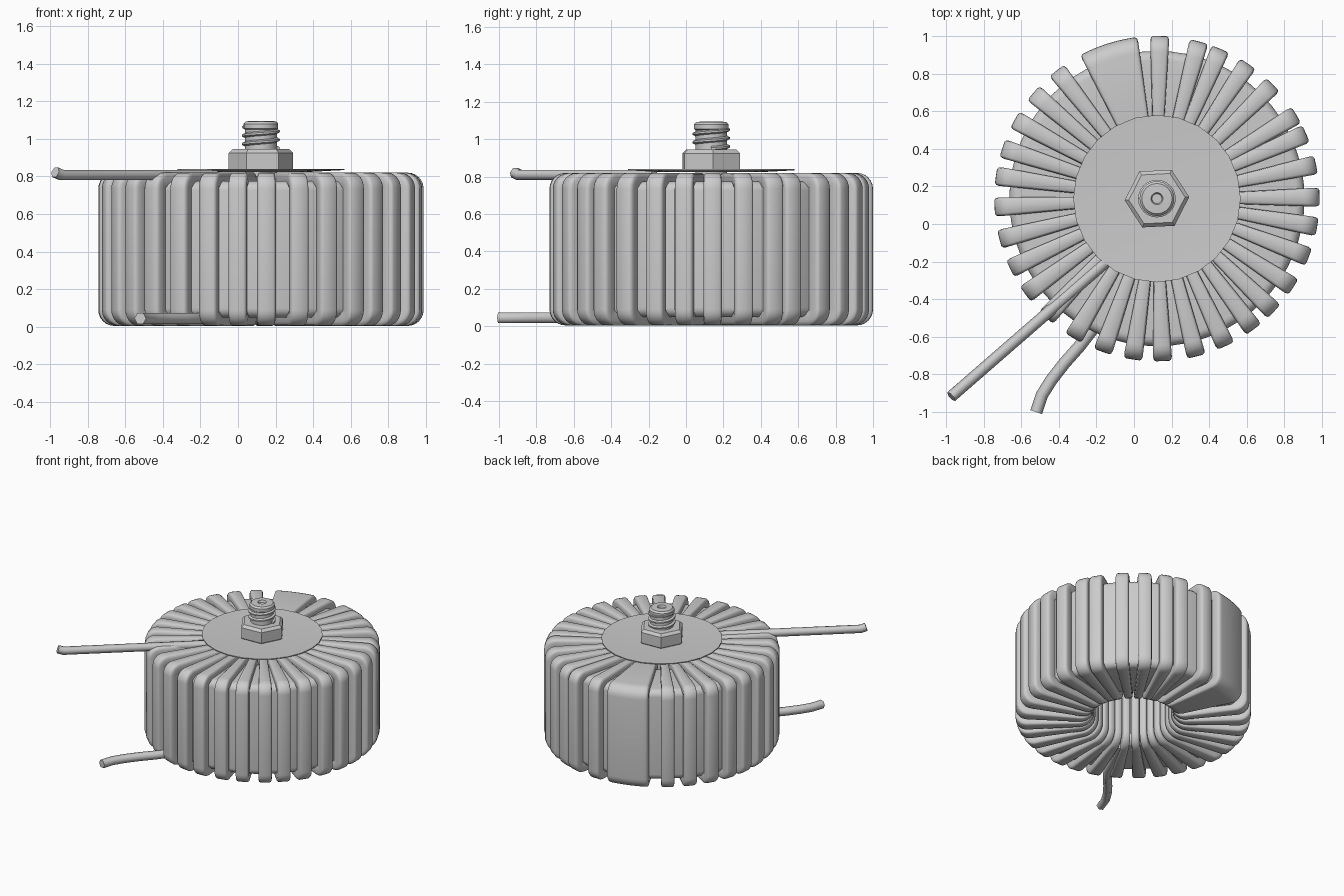
import bpy, bmesh
from math import sin, cos, pi, radians

if "Cube" in bpy.data.objects:
    bpy.data.objects.remove(bpy.data.objects["Cube"])

CX, CY = 0.122, 0.135


def make_mesh(name, verts, faces, smooth=40):
    me = bpy.data.meshes.new(name)
    me.from_pydata(verts, [], faces)
    bm = bmesh.new()
    bm.from_mesh(me)
    bmesh.ops.remove_doubles(bm, verts=bm.verts, dist=1e-5)
    bmesh.ops.recalc_face_normals(bm, faces=bm.faces)
    bm.to_mesh(me)
    bm.free()
    ob = bpy.data.objects.new(name, me)
    bpy.context.collection.objects.link(ob)
    bpy.ops.object.select_all(action='DESELECT')
    ob.select_set(True)
    bpy.context.view_layer.objects.active = ob
    if smooth:
        bpy.ops.object.shade_smooth_by_angle(angle=radians(smooth))
    return ob


def lathe(name, profile, n, closed=False, turn=0.0, smooth=40):
    verts = [(CX + r * cos(turn + 2 * pi * i / n), CY + r * sin(turn + 2 * pi * i / n), z)
             for i in range(n) for r, z in profile]
    m = len(profile)
    faces = [(i * m + j, (i + 1) % n * m + j, (i + 1) % n * m + (j + 1) % m, i * m + (j + 1) % m)
             for i in range(n) for j in range(m if closed else m - 1)]
    return make_mesh(name, verts, faces, smooth)


def rounded_loop(r0, r1, z0, z1, rad_in, rad_out, seg=6):
    """Rounded rectangle in the radius/height plane, with normals."""
    pts = []
    corners = [(r1 - rad_out, z0 + rad_out, -90, rad_out), (r1 - rad_out, z1 - rad_out, 0, rad_out),
               (r0 + rad_in, z1 - rad_in, 90, rad_in), (r0 + rad_in, z0 + rad_in, 180, rad_in)]
    for r, z, a, rad in corners:
        for k in range(seg + 1):
            t = radians(a + 90 * k / seg)
            pts.append((r + rad * cos(t), z + rad * sin(t), cos(t), sin(t)))
    return pts


# core ring hidden under the windings
lathe("core", [p[:2] for p in rounded_loop(0.36, 0.785, 0.05, 0.775, 0.06, 0.05)], 64, closed=True)

# copper winding turns: flattened wire that narrows towards the hole
LOOP = rounded_loop(0.29, 0.865, 0.005, 0.82, 0.11, 0.085)


def winding(name, angle, spread=0.0):
    n = 2 if not spread else 14
    section = [(-0.9, -0.075), (-1, -0.055), (-1, -0.022), (-0.9, -0.006)]
    body = [(-0.7 + 1.4 * k / n, 0.0) for k in range(n + 1)]
    section = section + body + [(-u, d) for u, d in reversed(section)]
    m, c = len(section), len(LOOP)
    verts = []
    for r, z, nr, nz in LOOP:
        half = 0.014 + 0.043 * r
        for u, d in section:
            rr, zz = r + nr * d, z + nz * d
            t = radians(angle) + u * half / r + spread * (u / 0.7 if abs(u) < 0.7 else (1 if u > 0 else -1))
            verts.append((CX + rr * cos(t), CY + rr * sin(t), zz))
    faces = [(i * m + j, (i + 1) % c * m + j, (i + 1) % c * m + (j + 1) % m, i * m + (j + 1) % m)
             for i in range(c) for j in range(m)]
    make_mesh(name, verts, faces, 50)


ANGLES = [89, 75, 67, 56, 44.5, 31, 23.5, 12, 0.5, -10, -21, -33, -44, -53.5, -65, -76, -88,
          -98.5, -109.5, -121, -133, -144, -154.5, -165.5, -177, 172, 162, 151, 139.5, 128]
for i, a in enumerate(ANGLES):
    winding(f"winding_{i + 1}", a)
winding("wide_winding", 107.5, radians(7.3))

# thin dished retaining plate
lathe("plate", [(0, 0.832), (0.26, 0.832), (0.445, 0.84), (0.445, 0.834), (0.26, 0.824), (0, 0.824)], 24)

# hex nut with chamfered edges
lathe("nut", [(0, 0.83), (0.16, 0.83), (0.172, 0.84), (0.172, 0.925), (0.15, 0.945), (0, 0.945)],
      6, turn=radians(3), smooth=0)

# threaded bolt: helical ridge on a shaft, with a chamfered tip and a centre dimple
lathe("bolt_shaft", [(0, 0.8), (0.085, 0.8), (0.085, 1.05), (0.092, 1.055), (0.092, 1.08),
                     (0.08, 1.093), (0.032, 1.095), (0.026, 1.08), (0, 1.08)], 32)
TURN, PITCH, COUNT = 24, 0.045, 60
rib = [(0.078, -0.016), (0.1, -0.005), (0.1, 0.005), (0.078, 0.016)]
tv = []
for i in range(COUNT + 1):
    t = 2 * pi * i / TURN
    tv += [(CX + r * cos(t), CY + r * sin(t), 0.95 + PITCH * i / TURN + dz) for r, dz in rib]
tf = [(4 * i + j, 4 * i + 4 + j, 4 * i + 4 + (j + 1) % 4, 4 * i + (j + 1) % 4)
      for i in range(COUNT) for j in range(4)]
tf += [(0, 1, 2, 3), tuple(4 * COUNT + k for k in range(4))]
make_mesh("bolt_thread", tv, tf, 40)


# loose wire ends with six-sided section
def wire(name, points, radius):
    cu = bpy.data.curves.new(name, 'CURVE')
    cu.dimensions = '3D'
    cu.bevel_depth = radius
    cu.bevel_resolution = 1
    cu.use_fill_caps = True
    sp = cu.splines.new('POLY')
    sp.points.add(len(points) - 1)
    for p, co in zip(sp.points, points):
        p.co = (*co, 1)
    ob = bpy.data.objects.new(name, cu)
    bpy.context.collection.objects.link(ob)
    bpy.ops.object.select_all(action='DESELECT')
    ob.select_set(True)
    bpy.context.view_layer.objects.active = ob
    bpy.ops.object.convert(target='MESH')


wire("upper_wire", [(-0.12, -0.17, 0.803), (-0.17, -0.22, 0.808), (-0.94, -0.89, 0.808), (-0.972, -0.918, 0.822)], 0.031)
wire("lower_wire", [(-0.06, -0.22, 0.045), (-0.22, -0.56, 0.045), (-0.29, -0.65, 0.045), (-0.37, -0.74, 0.045),
                    (-0.44, -0.83, 0.045), (-0.49, -0.91, 0.045), (-0.52, -1.0, 0.045)], 0.033)
